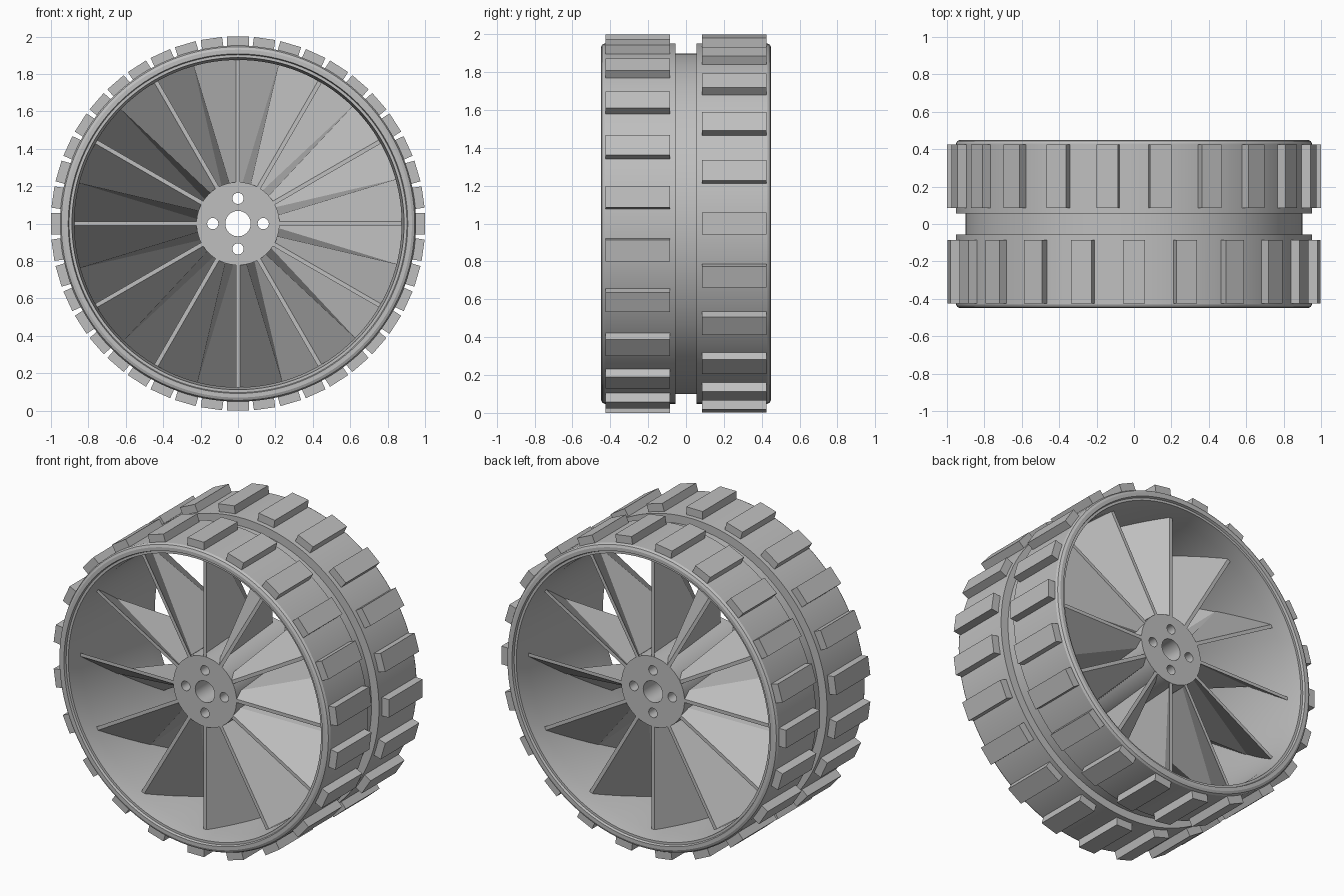
import bpy, bmesh
from math import sin, cos, pi, radians
from mathutils import Matrix, Vector

if "Cube" in bpy.data.objects:
    bpy.data.objects.remove(bpy.data.objects["Cube"])

TONE = (0.52, 0.52, 0.52, 1)
grey = bpy.data.materials.new("plain grey")
grey.use_nodes = True
grey.diffuse_color = TONE
grey.node_tree.nodes["Principled BSDF"].inputs["Base Color"].default_value = TONE

SEG = 128          # roundness of the wheel
TREADS = 22        # tread blocks per row
BLADES = 12
HUB_R, RIM_R = 0.2, 0.885
HALF_HUB = 0.33


def finish(obj, smooth=True):
    obj.data.materials.clear()
    obj.data.materials.append(grey)
    if smooth:
        bpy.ops.object.select_all(action='DESELECT')
        obj.select_set(True)
        bpy.context.view_layer.objects.active = obj
        bpy.ops.object.shade_smooth_by_angle(angle=radians(25))
    return obj


def from_bmesh(name, bm, smooth=True):
    bmesh.ops.recalc_face_normals(bm, faces=bm.faces)
    mesh = bpy.data.meshes.new(name)
    bm.to_mesh(mesh)
    bm.free()
    obj = bpy.data.objects.new(name, mesh)
    bpy.context.collection.objects.link(obj)
    obj.location.z = 1
    return finish(obj, smooth)


def polar(r, angle, y):
    """Point around the wheel axis, angle from +x towards +z."""
    return Vector((r * cos(angle), y, r * sin(angle)))


# Tyre and rim: one closed profile turned around the axle
half = [(0.90, 0.055), (0.952, 0.055), (0.952, 0.43), (0.945, 0.443), (0.93, 0.45),
        (0.908, 0.45), (0.903, 0.435), (0.888, 0.435), (0.875, 0.33)]
profile = half + [(r, -y) for r, y in reversed(half)]
bm = bmesh.new()
rings = [[bm.verts.new(polar(r, 2 * pi * i / SEG, y)) for r, y in profile] for i in range(SEG)]
for i in range(SEG):
    a, b = rings[i], rings[(i + 1) % SEG]
    for j in range(len(profile)):
        k = (j + 1) % len(profile)
        bm.faces.new((a[j], a[k], b[k], b[j]))
from_bmesh("tyre_and_rim", bm)

# Tread blocks: two staggered rows
for name, y, shift in (("front_treads", -0.255, 0), ("back_treads", 0.255, 0.5)):
    bm = bmesh.new()
    for i in range(TREADS):
        turn = Matrix.Rotation(2 * pi * (i + shift) / TREADS, 4, 'Y')
        block = Matrix.Translation((0, y, 0.968)) @ Matrix.Diagonal((0.115, 0.34, 0.064, 1))
        bmesh.ops.create_cube(bm, size=1, matrix=turn @ block)
    from_bmesh(name, bm, False)

# Twisted blades: outline points as radius, degrees, depth. Each side is a flat
# front panel, a steep wedge that is widest at the hub, and a flat back panel
outline = [(HUB_R, 0, -HALF_HUB), (RIM_R, 0, -HALF_HUB), (RIM_R, 15, 0),
           (RIM_R, 30, HALF_HUB), (HUB_R, 30, HALF_HUB),
           (HUB_R, 21.5, 0.287), (HUB_R, 8.5, -0.287)]
panels = ((0, 1, 2, 6), (6, 2, 5), (5, 2, 3, 4))
bm = bmesh.new()
for n in range(BLADES):
    sides = []
    for offset in (-0.011, 0.011):
        side = []
        for r, deg, y in outline:
            angle = 2 * pi * n / BLADES + radians(deg)
            across = Vector((-sin(angle), 0, cos(angle))) * offset
            side.append(bm.verts.new(polar(r, angle, y) + across))
        for panel in panels:
            bm.faces.new([side[j] for j in panel])
        sides.append(side)
    a, b = sides
    for j in range(len(outline)):
        k = (j + 1) % len(outline)
        bm.faces.new((a[j], a[k], b[k], b[j]))
from_bmesh("blades", bm, False)

# Hub: extruded disc with an axle bore and four bolt holes
curve = bpy.data.curves.new("hub", 'CURVE')
curve.dimensions = '2D'
curve.fill_mode = 'BOTH'
curve.extrude = HALF_HUB + 0.002
circles = [(0, 0, 0.222, 64), (0, 0, 0.068, 40)]
circles += [(0.135 * cos(i * pi / 2), 0.135 * sin(i * pi / 2), 0.03, 24) for i in range(4)]
for cx, cy, r, count in circles:
    spline = curve.splines.new('POLY')
    spline.points.add(count - 1)
    spline.use_cyclic_u = True
    for i, p in enumerate(spline.points):
        t = 2 * pi * i / count
        p.co = (cx + r * cos(t), cy + r * sin(t), 0, 1)
hub = bpy.data.objects.new("hub", curve)
bpy.context.collection.objects.link(hub)
hub.rotation_euler.x = pi / 2
hub.location.z = 1
bpy.ops.object.select_all(action='DESELECT')
hub.select_set(True)
bpy.context.view_layer.objects.active = hub
bpy.ops.object.convert(target='MESH')
finish(bpy.context.view_layer.objects.active)
